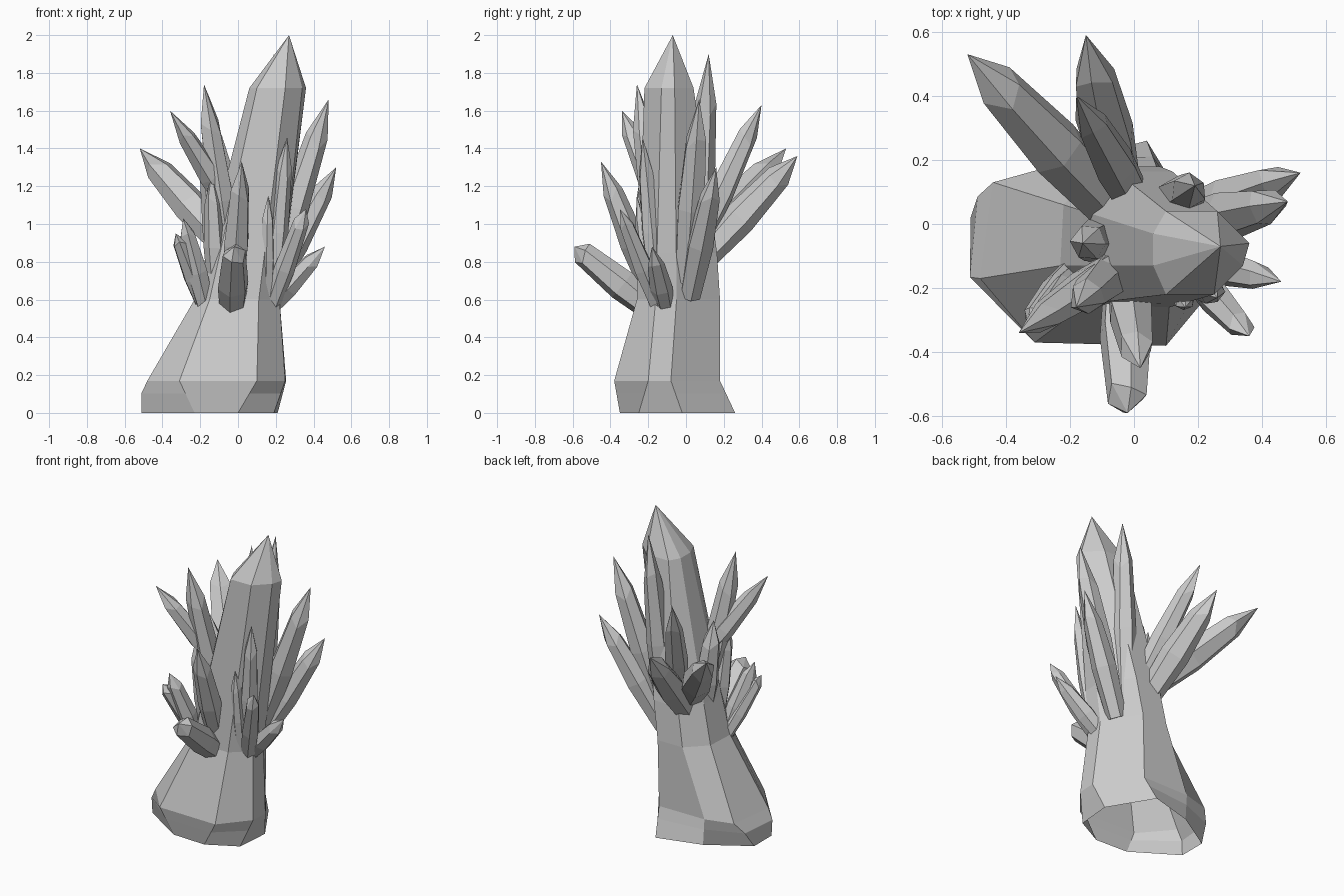
import bpy, bmesh, math
from mathutils import Vector

if "Cube" in bpy.data.objects:
    bpy.data.objects.remove(bpy.data.objects["Cube"])


def loft(name, rings, tip, cap=True):
    """Skin equal-sized rings and close the top to a tip."""
    bm = bmesh.new()
    rows = [[bm.verts.new(p) for p in r] for r in rings]
    n = len(rows[0])
    if cap:
        bm.faces.new(rows[0])
    for a, b in zip(rows, rows[1:]):
        for i in range(n):
            j = (i + 1) % n
            bm.faces.new((a[i], a[j], b[j], b[i]))
    top = bm.verts.new(tip)
    for i in range(n):
        bm.faces.new((rows[-1][i], rows[-1][(i + 1) % n], top))
    bmesh.ops.recalc_face_normals(bm, faces=bm.faces)
    me = bpy.data.meshes.new(name)
    bm.to_mesh(me)
    bm.free()
    ob = bpy.data.objects.new(name, me)
    bpy.context.collection.objects.link(ob)


def crystal(name, tip, base, r, shoulder=0.77, sides=6):
    """Six-sided prism, widest in the middle, ending in a point."""
    tip, base = Vector(tip), Vector(base)
    d = tip - base
    u = d.cross(Vector((0, 0, 1))).normalized()
    v = d.normalized().cross(u)
    rings = []
    for t, k in ((0, 0.8), (0.4, 1.0), (shoulder, 0.75)):
        ring = []
        for i in range(sides):
            a = math.tau * (i + 0.3) / sides
            slant = 0.04 * math.sin(a * 2 + tip.x * 9) if t == shoulder else 0
            ring.append(base + d * (t + slant) + (u * math.cos(a) + v * math.sin(a)) * r * k)
        rings.append(ring)
    loft(name, rings, tip)


# Ground outline of the rock, then its widest ring
ground = [(-0.51, -0.16), (-0.23, -0.34), (0.0, -0.35), (0.19, -0.25),
          (0.21, -0.02), (0.04, 0.26), (-0.25, 0.18), (-0.51, 0.02)]
widest = [(-0.48, -0.17), (-0.31, -0.37), (0.10, -0.38), (0.25, -0.20),
          (0.255, -0.08), (0.07, 0.18), (-0.26, 0.18), (-0.44, 0.13)]
# Trunk outline, and the main crystal's shoulder
waist = [(-0.23, -0.13), (-0.15, -0.25), (0.11, -0.26), (0.22, -0.16),
         (0.22, -0.05), (0.08, 0.18), (-0.10, 0.18), (-0.22, 0.06)]
shoulder = [(0.06, -0.13), (0.10, -0.22), (0.25, -0.22), (0.34, -0.13),
            (0.36, -0.06), (0.26, 0.04), (0.10, 0.04), (0.06, -0.03)]


def lift(outline, z):
    return [Vector((x, y, z)) for x, y in outline]


foot = [p + (q - p) * 0.6 for p, q in zip(lift(ground, 0), lift(widest, 0.17))]
for p in foot:
    p.x = max(p.x, -0.51) - (0.02 if p.x < -0.4 else 0)
neck = [p + (q - p) * 0.22 for p, q in zip(lift(waist, 0.6), lift(shoulder, 1.72))]
for p in neck:
    p.y += 0.015 if p.y > 0.1 else 0
loft("rock_base_and_main_crystal",
     [lift(ground, 0), foot, lift(widest, 0.17), lift(waist, 0.6), neck,
      lift(shoulder, 1.72)], (0.27, -0.07, 2.0), cap=False)

# Back crystals: name, tip, root, radius
crystal("back_left_crystal", (-0.52, 0.53, 1.40), (-0.06, 0.04, 0.88), 0.095)
crystal("back_crystal", (-0.15, 0.59, 1.36), (-0.04, 0.07, 0.80), 0.09)
crystal("back_upper_crystal", (-0.18, 0.40, 1.63), (0.02, 0.04, 0.85), 0.07)
crystal("back_tall_crystal", (0.19, 0.12, 1.90), (0.11, 0.05, 0.72), 0.075)

# Left crystals
crystal("left_upper_crystal", (-0.36, -0.34, 1.60), (0, -0.10, 1.02), 0.065)
crystal("left_tall_crystal", (-0.18, -0.26, 1.74), (-0.03, -0.11, 0.72), 0.075)
crystal("left_inner_crystal", (-0.16, -0.06, 1.36), (-0.08, -0.05, 0.68), 0.075)

# Right crystals
crystal("right_upper_crystal", (0.48, 0.07, 1.66), (0.17, 0, 0.70), 0.08)
crystal("right_crystal", (0.52, 0.16, 1.30), (0.15, 0.02, 0.62), 0.075)
crystal("right_low_crystal", (0.46, -0.18, 0.88), (0.13, -0.10, 0.52), 0.06)

# Front crystals, the blunt ones with a high shoulder
crystal("front_crystal", (0.02, -0.45, 1.33), (-0.03, -0.16, 0.60), 0.072)
crystal("front_low_crystal", (-0.02, -0.59, 0.88), (-0.03, -0.17, 0.54), 0.085, 0.88)
crystal("front_left_crystal", (-0.29, -0.30, 1.03), (-0.17, -0.16, 0.56), 0.06, 0.82)
crystal("front_left_tall_crystal", (-0.14, -0.24, 1.27), (-0.11, -0.15, 0.62), 0.06)
crystal("left_small_crystal", (-0.33, -0.31, 0.95), (-0.18, -0.13, 0.56), 0.05, 0.88)
crystal("front_right_crystal", (0.36, -0.35, 1.08), (0.17, -0.14, 0.55), 0.055, 0.84)
crystal("front_slim_crystal", (0.16, -0.26, 1.15), (0.15, -0.18, 0.58), 0.04)
crystal("front_right_tall_crystal", (0.26, -0.23, 1.46), (0.18, -0.15, 0.62), 0.055)
